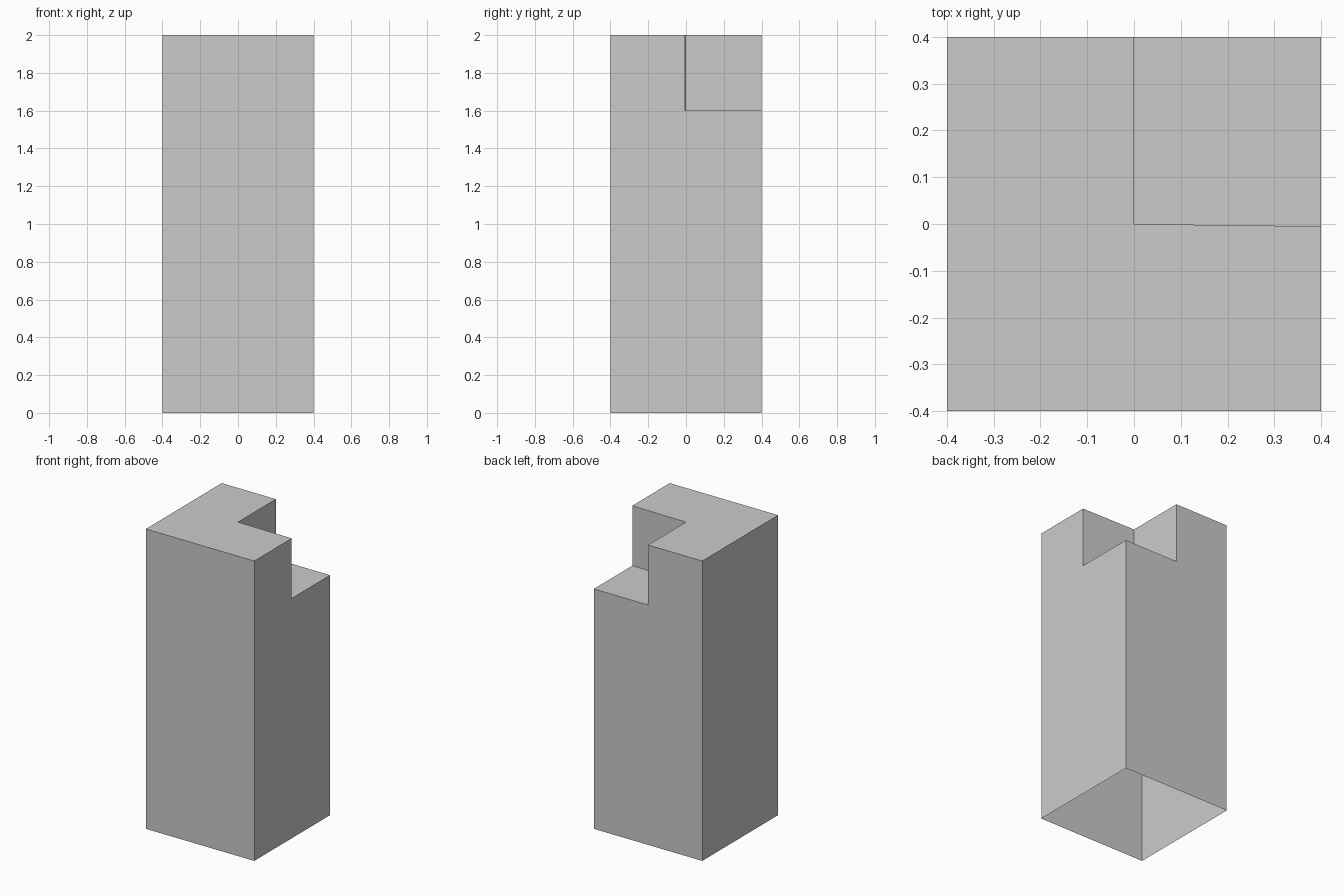
import bpy
import bmesh

cube = bpy.data.objects.get("Cube")
if cube:
    bpy.data.objects.remove(cube, do_unlink=True)

HALF, HEIGHT, SHELF, SKEW = 0.4, 2.0, 1.6, -0.005

grey = bpy.data.materials.new("light grey")
grey.use_nodes = True
colour = (0.6, 0.6, 0.6, 1)
grey.diffuse_color = colour
grey.node_tree.nodes["Principled BSDF"].inputs["Base Color"].default_value = colour

# Footprints: the notched corner and the L-shaped top, counter-clockwise
notch = [(0, 0), (HALF, SKEW), (HALF, HALF), (0, HALF)]
ell = [(-HALF, -HALF), (HALF, -HALF), (HALF, SKEW), (0, 0), (0, HALF), (-HALF, HALF)]

bm = bmesh.new()


def add_column(outline, top):
    """Upright walls and a lid, open at the bottom."""
    lower = [bm.verts.new((x, y, 0)) for x, y in outline]
    upper = [bm.verts.new((x, y, top)) for x, y in outline]
    bm.faces.new(upper)
    for i in range(len(outline)):
        j = (i + 1) % len(outline)
        # Walls shared by both footprints only exist above the shelf
        shared = outline[i] in notch and outline[j] in notch and outline is ell
        inner = outline is notch and (i == 0 or j == 0)
        if inner:
            continue
        if shared:
            a, b = (bm.verts.new((*outline[k], SHELF)) for k in (i, j))
            bm.faces.new((a, b, upper[j], upper[i]))
        else:
            bm.faces.new((lower[i], lower[j], upper[j], upper[i]))


add_column(ell, HEIGHT)
add_column(notch, SHELF)
bmesh.ops.remove_doubles(bm, verts=bm.verts, dist=0.0001)
loose = [v for v in bm.verts if not v.link_faces]
bmesh.ops.delete(bm, geom=loose, context='VERTS')

mesh = bpy.data.meshes.new("notched_pillar")
bm.to_mesh(mesh)
bm.free()
mesh.materials.append(grey)
pillar = bpy.data.objects.new("notched_pillar", mesh)
bpy.context.collection.objects.link(pillar)
